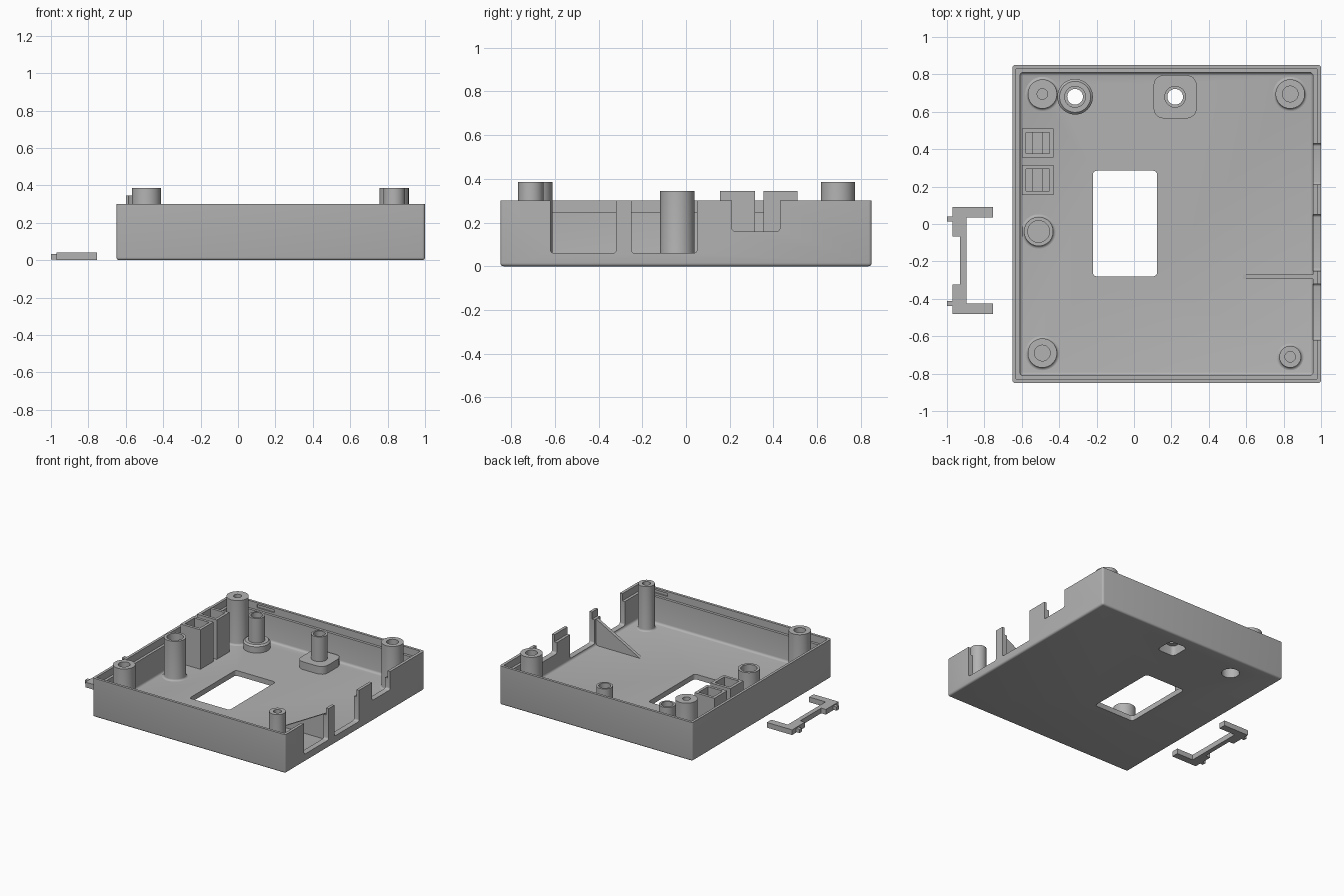
import bpy, bmesh, math
from mathutils import Matrix, Vector

cube = bpy.data.objects.get("Cube")
if cube:
    bpy.data.objects.remove(cube, do_unlink=True)

grey = bpy.data.materials.new("plain_grey")
grey.use_nodes = True
COLOUR = (0.45, 0.45, 0.45, 1)
grey.diffuse_color = COLOUR
grey.node_tree.nodes["Principled BSDF"].inputs["Base Color"].default_value = COLOUR

FLOOR, TOP, LIP = 0.04, 0.30, 0.245


def finish(name, bm):
    bmesh.ops.recalc_face_normals(bm, faces=bm.faces)
    mesh = bpy.data.meshes.new(name)
    bm.to_mesh(mesh)
    bm.free()
    mesh.materials.append(grey)
    ob = bpy.data.objects.new(name, mesh)
    bpy.context.collection.objects.link(ob)
    return ob


def box(name, x, y, z, radius=0, axes="", bottom=0):
    """Box from ranges; rounds edges along the given axes and the bottom rim."""
    bm = bmesh.new()
    bmesh.ops.create_cube(bm, size=1)
    for v in bm.verts:
        v.co = Vector([r[0] if c < 0 else r[1] for c, r in zip(v.co, (x, y, z))])

    def is_along(e):
        d = e.verts[0].co - e.verts[1].co
        return any(abs(d["xyz".index(a)]) > 1e-5 for a in axes)
    picked = [e for e in bm.edges if is_along(e)
              or (bottom and all(abs(v.co.z - z[0]) < 1e-5 for v in e.verts))]
    if radius and picked:
        bmesh.ops.bevel(bm, geom=picked, offset=radius, segments=4,
                        profile=0.5, affect='EDGES')
    return finish(name, bm)


def lathe(name, centre, profile, closed=False, sides=48):
    """Turn a radius/height profile about a vertical axis."""
    bm = bmesh.new()
    verts = [bm.verts.new((r, 0, z)) for r, z in profile]
    pairs = list(zip(verts, verts[1:]))
    if closed:
        pairs.append((verts[-1], verts[0]))
    edges = [bm.edges.new(p) for p in pairs]
    bmesh.ops.spin(bm, geom=verts + edges, axis=(0, 0, 1), cent=(0, 0, 0),
                   angle=math.tau, steps=sides)
    bmesh.ops.remove_doubles(bm, verts=bm.verts, dist=1e-5)
    bm.transform(Matrix.Translation((*centre, 0)))
    return finish(name, bm)


def prism(name, points, depth):
    """Extrude a flat outline along the depth vector."""
    bm = bmesh.new()
    face = bm.faces.new([bm.verts.new(p) for p in points])
    moved = bmesh.ops.extrude_face_region(bm, geom=[face])["geom"]
    bmesh.ops.translate(bm, vec=depth,
                        verts=[v for v in moved if isinstance(v, bmesh.types.BMVert)])
    return finish(name, bm)


def carve(ob, cutters, operation='DIFFERENCE'):
    """Apply booleans one after another and drop the cutters."""
    for c in cutters:
        m = ob.modifiers.new("cut", 'BOOLEAN')
        m.operation, m.solver, m.object = operation, 'EXACT', c
    bpy.context.view_layer.update()
    graph = bpy.context.evaluated_depsgraph_get()
    mesh = bpy.data.meshes.new_from_object(ob.evaluated_get(graph))
    ob.modifiers.clear()
    ob.data = mesh
    for c in cutters:
        bpy.data.objects.remove(c, do_unlink=True)


def fillet(r, f):
    """Concave quarter curve from a vertical wall of radius r down to the floor."""
    steps = [math.pi / 2 * i / 4 for i in range(5)]
    return [(r + f - f * math.cos(a), FLOOR + f - f * math.sin(a)) for a in steps]


def disc(centre, r, z):
    return lathe("cutter", centre, [(0, z[0]), (r, z[0]), (r, z[1]), (0, z[1])])


# Open tray with a stepped rim
tray = box("tray", (-0.65, 1), (-0.85, 0.85), (0, TOP), 0.015, "z", bottom=1)
cutters = [
    box("cutter", (-0.61, 0.957), (-0.81, 0.81), (FLOOR, 0.5), 0.018, "z", bottom=1),
    box("cutter", (-0.63, 0.978), (-0.83, 0.83), (LIP, 0.5)),
    box("cutter", (-0.22, 0.123), (-0.28, 0.285), (-0.1, 0.1), 0.02, "z"),
]
# Connector notches in the right wall
for y0, y1, z in ((-0.62, -0.32, 0.06), (-0.25, 0.05, 0.06), (0.21, 0.43, 0.16)):
    cutters.append(box("cutter", (0.9, 1.1), (y0, y1), (z, 0.5), 0.015, "x"))
# Shallow snap recesses inside the rim
cutters.append(box("cutter", (-0.42, -0.27), (0.8, 0.84), (0.262, 0.285)))
cutters.append(box("cutter", (0.74, 0.88), (-0.84, -0.8), (0.262, 0.285)))
# Recesses under the two hollow bosses
ROUND, SQUARE = (-0.315, 0.68), (0.22, 0.68)


def square_block(name, half, z, radius):
    (x, y) = SQUARE
    return box(name, (x - half, x + half), (y - half, y + half), z, radius, "z")


cutters += [disc(ROUND, 0.063, (-0.1, 0.09)),
            square_block("cutter", 0.075, (-0.1, 0.09), 0.03)]
carve(tray, cutters)

# Screw posts and the tall socket post
posts = (
    ("back_left_post", (-0.49, 0.695), 0.078, 0.028, 0.385),
    ("back_right_post", (0.835, 0.695), 0.078, 0.042, 0.385),
    ("front_left_post", (-0.49, -0.69), 0.078, 0.042, 0.385),
    ("front_right_post", (0.835, -0.71), 0.058, 0.028, 0.385),
    ("socket_post", (-0.51, -0.04), 0.078, 0.058, 0.345),
)
smooth = [tray]
for name, centre, r, hole, top in posts:
    profile = [(0, 0.15), (hole, 0.15), (hole, top), (r, top)]
    profile += fillet(r, 0.014) + [(r + 0.014, 0.03), (0, 0.03)]
    smooth.append(lathe(name, centre, profile))

# Hollow bosses with raised bases
BASE, TUBE, HOLE = 0.10, 0.058, 0.042


def tube(name, centre):
    return lathe(name, centre, [(HOLE, 0.07), (HOLE, 0.29), (TUBE, 0.29), (TUBE, 0.07)],
                 closed=True)


round_boss = lathe("round_boss_base", ROUND, [(HOLE, 0.075), (0.063, 0.075), (0.063, 0.02),
                   (0.095, 0.02), (0.095, 0.088), (0.083, BASE), (HOLE, BASE)], closed=True)
square_boss = square_block("square_boss_base", 0.116, (0.02, BASE), 0.055)
carve(square_boss, [square_block("cutter", 0.075, (-0.1, 0.075), 0.03),
                    disc(SQUARE, HOLE, (-0.1, 0.2))])
smooth += [round_boss, square_boss,
           tube("round_boss_tube", ROUND), tube("square_boss_tube", SQUARE)]

# Open boxes beside the left wall
for name, y0, y1 in (("front_pocket", 0.155, 0.315), ("back_pocket", 0.355, 0.51)):
    pocket = box(name, (-0.6, -0.43), (y0, y1), (0.03, 0.345))
    carve(pocket, [box("cutter", (-0.577, -0.452), (y0 + 0.022, y1 - 0.022), (0.26, 0.5)),
                   box("cutter", (-0.54, -0.49), (y0 + 0.022, y1 - 0.022), (0.1, 0.5))])

# Triangular rib bracing the wall between the notches
prism("wall_rib", [(0.58, -0.295, 0.038), (0.96, -0.295, 0.038), (0.96, -0.295, LIP)],
      (0, 0.025, 0))

# Loose clip beside the tray, mirrored about its middle
MID = -0.195
half = [(-0.895, 0.035), (-0.755, 0.035), (-0.755, 0.09), (-0.97, 0.09),
        (-0.97, -0.067), (-0.93, -0.067)]
outline = half + [(x, 2 * MID - y) for x, y in reversed(half)]
prism("clip", [(x, y, 0) for x, y in outline], (0, 0, 0.04))
for name, y in (("back_clip_nub", 0.027), ("front_clip_nub", 2 * MID - 0.035)):
    box(name, (-1, -0.965), (y - 0.014, y + 0.014), (0.005, 0.033))

# Smooth the curved parts, keeping hard edges
bpy.ops.object.select_all(action='DESELECT')
for ob in smooth:
    ob.select_set(True)
bpy.context.view_layer.objects.active = tray
bpy.ops.object.shade_smooth_by_angle(angle=math.radians(35))
